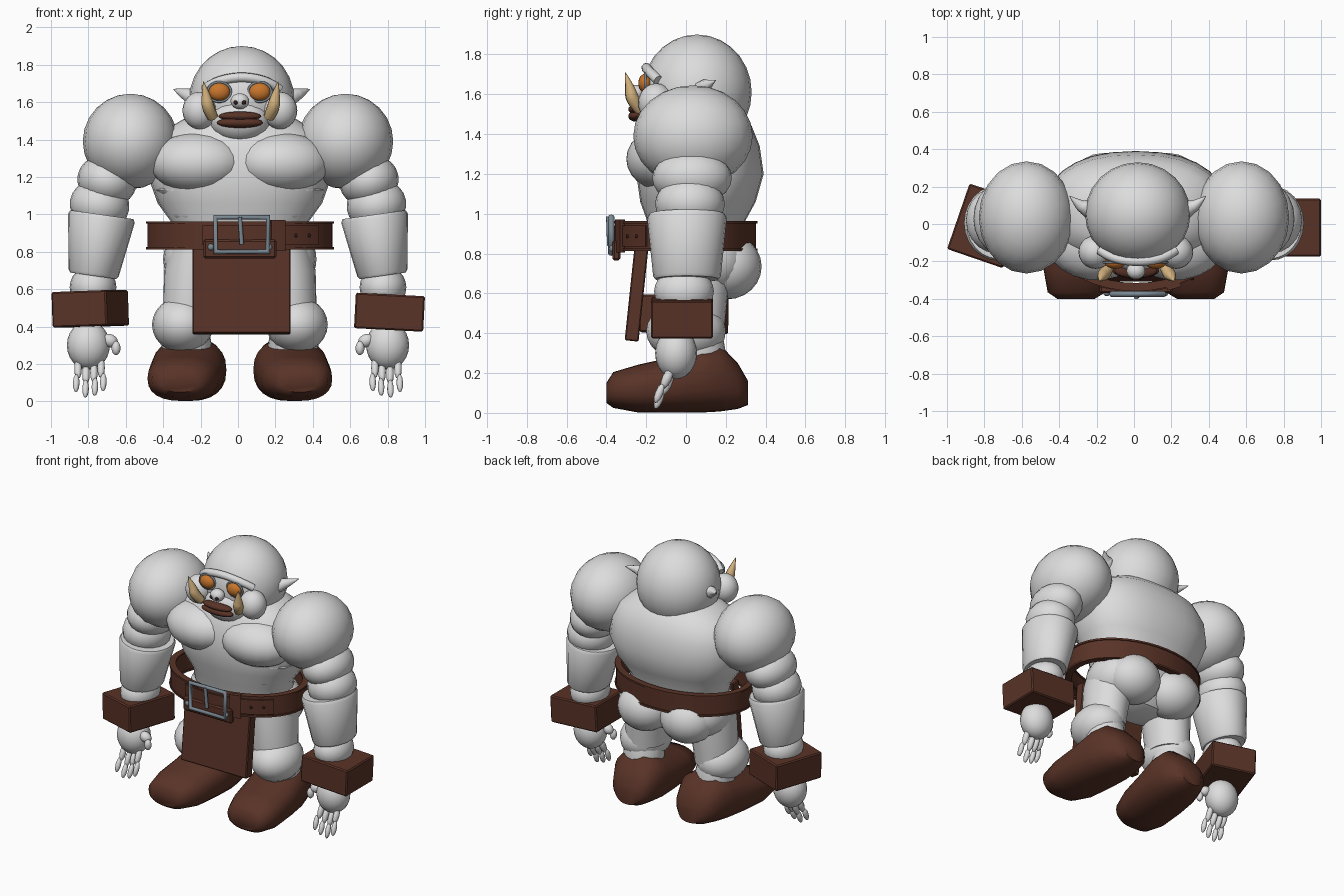
import bpy, bmesh, math
from mathutils import Vector, Euler

if "Cube" in bpy.data.objects:
    bpy.data.objects.remove(bpy.data.objects["Cube"])


def material(name, rgb):
    m = bpy.data.materials.new(name)
    m.use_nodes = True
    m.diffuse_color = (*rgb, 1)
    m.node_tree.nodes["Principled BSDF"].inputs["Base Color"].default_value = (*rgb, 1)
    return m


SKIN = material("pale grey skin", (.72, .72, .72))
LEATHER = material("brown leather", (.1, .033, .02))
ORANGE = material("orange eye", (.58, .18, .025))
IVORY = material("ivory", (.72, .49, .23))
METAL = material("blue grey metal", (.2, .25, .29))
DARK = material("dark hole", (.03, .012, .01))


def finish(name, bm, mat, loc=(0, 0, 0), rot=(0, 0, 0), smooth=True):
    bmesh.ops.recalc_face_normals(bm, faces=bm.faces)
    me = bpy.data.meshes.new(name)
    bm.to_mesh(me)
    bm.free()
    me.materials.append(mat)
    ob = bpy.data.objects.new(name, me)
    ob.location = loc
    ob.rotation_euler = [math.radians(a) for a in rot]
    bpy.context.collection.objects.link(ob)
    if smooth:
        bpy.ops.object.select_all(action='DESELECT')
        bpy.context.view_layer.objects.active = ob
        ob.select_set(True)
        bpy.ops.object.shade_smooth_by_angle(angle=math.radians(50))
    return ob


def ball(name, loc, rad, mat=SKIN, rot=(0, 0, 0), seg=20):
    bm = bmesh.new()
    bmesh.ops.create_uvsphere(bm, u_segments=seg, v_segments=seg * 3 // 5, radius=1)
    bmesh.ops.scale(bm, vec=rad, verts=bm.verts)
    return finish(name, bm, mat, loc, rot)


def box(name, loc, size, mat, rot=(0, 0, 0), bevel=.01):
    bm = bmesh.new()
    bmesh.ops.create_cube(bm, size=1)
    bmesh.ops.scale(bm, vec=size, verts=bm.verts)
    bmesh.ops.bevel(bm, geom=bm.edges, offset=bevel, segments=1, affect='EDGES')
    return finish(name, bm, mat, loc, rot, False)


def loft(name, rings, mat=SKIN, axis='z', loc=(0, 0, 0), rot=(0, 0, 0), power=2, n=24):
    """Rings are (position along axis, centre u, centre v, radius u, radius v)."""
    bm = bmesh.new()
    loops = []
    for t, cu, cv, ru, rv in rings:
        loop = []
        for i in range(n):
            c, s = math.cos(math.tau * i / n), math.sin(math.tau * i / n)
            u = cu + ru * math.copysign(abs(c) ** (2 / power), c)
            v = cv + rv * math.copysign(abs(s) ** (2 / power), s)
            loop.append(bm.verts.new((u, v, t) if axis == 'z' else (u, t, v)))
        loops.append(loop)
    for a, b in zip(loops, loops[1:]):
        for i in range(n):
            bm.faces.new((a[i], a[(i + 1) % n], b[(i + 1) % n], b[i]))
    bm.faces.new(loops[0])
    bm.faces.new(loops[-1])
    return finish(name, bm, mat, loc, rot)


def band(name, x0, x1, rx, ry, z0, z1, thick, mat, full=False):
    """Elliptical strap; partial straps run along the front from x0 to x1."""
    bm = bmesh.new()
    a0 = -math.acos(x0 / rx) if not full else 0
    a1 = -math.acos(x1 / rx) if not full else math.tau
    n = 40 if full else 8
    cols = []
    for i in range(n if full else n + 1):
        a = a0 + (a1 - a0) * i / n
        c, s = math.cos(a), math.sin(a)
        cols.append([bm.verts.new((.01 + (rx + d) * c, (ry + d) * s, z))
                     for d, z in ((0, z0), (0, z1), (-thick, z1), (-thick, z0))])
    pairs = list(zip(cols, cols[1:])) + ([(cols[-1], cols[0])] if full else [])
    for a, b in pairs:
        for k in range(4):
            bm.faces.new((a[k], b[k], b[(k + 1) % 4], a[(k + 1) % 4]))
    if not full:
        bm.faces.new(cols[0])
        bm.faces.new(cols[-1])
    return finish(name, bm, mat)


def tube(name, pts, radius, mat, cyclic=False, taper=None, smooth=True):
    cu = bpy.data.curves.new(name, 'CURVE')
    cu.dimensions = '3D'
    cu.bevel_depth = radius
    cu.bevel_resolution = 2
    cu.use_fill_caps = True
    sp = cu.splines.new('NURBS' if smooth else 'POLY')
    sp.points.add(len(pts) - 1)
    for i, p in enumerate(pts):
        sp.points[i].co = (*p, 1)
        sp.points[i].radius = taper[i] if taper else 1
    sp.use_cyclic_u = cyclic
    if smooth:
        sp.use_endpoint_u = not cyclic
        sp.order_u = 3
    cu.materials.append(mat)
    ob = bpy.data.objects.new(name, cu)
    bpy.context.collection.objects.link(ob)
    return ob


# Torso and pelvis
loft("torso", [(.6, .01, .06, .2, .13), (.68, .01, .06, .3, .19), (.8, .01, .06, .34, .22),
               (.95, .01, .05, .36, .24), (1.06, .01, .06, .44, .29), (1.2, .01, .07, .49, .32),
               (1.34, .01, .07, .48, .3), (1.44, .01, .07, .42, .26), (1.51, .01, .06, .3, .2),
               (1.55, .01, .06, .16, .11)], power=2.3, n=28)
ball("belly_roll", (.01, -.03, 1.13), (.45, .2, .08))
ball("belly", (.01, -.03, 1.02), (.38, .18, .12))

# Head and face
CX = .02
ball("head", (CX, .055, 1.61), (.282, .275, .29), seg=24)
ball("muzzle", (.01, -.14, 1.5), (.16, .12, .115))
ball("nose", (.01, -.25, 1.605), (.05, .045, .042))
ball("upper_lip", (.01, -.25, 1.525), (.115, .04, .025), LEATHER)
ball("lower_lip", (.01, -.25, 1.49), (.125, .04, .028), LEATHER)
tube("brow", [(CX + x, y, z) for x, y, z in
              ((-.2, -.14, 1.67), (-.15, -.18, 1.71), (0, -.205, 1.74), (.15, -.18, 1.71), (.2, -.14, 1.67))],
     .026, SKIN)

# Belt, buckle and apron
band("belt", 0, 0, .495, .352, .815, .955, .03, LEATHER, True)
for z in (.812, .95):
    band("belt_rim", 0, 0, .502, .359, z, z + .013, .044, LEATHER, True)
band("belt_strap", -.2, .42, .507, .364, .835, .94, .015, LEATHER)
band("belt_loop", .17, .245, .52, .376, .805, .97, .03, LEATHER)
for x in (.31, .38):
    ball("strap_hole", (x, -.364 * math.sqrt(1 - ((x - .01) / .507) ** 2), .887), (.01, .008, .01), DARK, seg=10)
tube("buckle_frame", [(x, -.375, z) for x, z in ((-.12, .8), (.16, .8), (.16, .985), (-.12, .985))],
     .016, METAL, cyclic=True, smooth=False)
tube("buckle_prong", [(.01, -.39, .985), (.02, -.385, .84)], .012, METAL, smooth=False)
box("apron_top", (.01, -.35, .815), (.39, .04, .1), LEATHER)
box("apron", (.018, -.247, .61), (.525, .07, .5), LEATHER, (-6, 0, 0), .006)
for x in (-.145, .165):
    ball("rivet", (x, -.372, .825), (.018, .014, .018), METAL, seg=10)

# Mirrored parts: left is +x
for s, side in ((1, "left_"), (-1, "right_")):
    # Face details
    ball(side + "cheek", (.01 + s * .215, -.15, 1.555), (.092, .09, .1))
    ball(side + "eye", (.008 + s * .108, -.205, 1.655), (.058, .035, .048), ORANGE, seg=16)
    tube(side + "eye_rim", [(.008 + s * .108 + .064 * math.cos(a * math.pi / 6), -.205,
                             1.655 + .054 * math.sin(a * math.pi / 6)) for a in range(12)],
         .007, METAL, cyclic=True)
    ball(side + "nostril", (.01 + s * .022, -.288, 1.598), (.013, .01, .012), DARK, seg=10)
    tube(side + "tusk", [(.015 + s * x, y, z) for x, y, z in
                         ((.15, -.23, 1.52), (.175, -.27, 1.57), (.185, -.28, 1.63), (.2, -.305, 1.71))],
         .036, IVORY, taper=(.8, 1, .75, .05))
    tube(side + "ear", [(CX + s * x, y, z) for x, y, z in
                        ((.24, .06, 1.61), (.28, .09, 1.635), (.31, .1, 1.645), (.365, .15, 1.67))],
         .046, SKIN, taper=(1, .9, .65, .03))

    # Chest, shoulder and arm
    ball(side + "pectoral", (.01 + s * .23, -.11, 1.275), (.255, .19, .16), rot=(0, 0, s * 8))
    ball(side + "trapezius", (.01 + s * .22, .05, 1.4), (.2, .2, .12), rot=(0, s * 15, 0))
    ball(side + "shoulder", (s * .575, .035, 1.39), (.255, .3, .255))
    ball(side + "upper_arm", (s * .7, .03, 1.18), (.16, .2, .14), rot=(0, s * -12, 0))
    ball(side + "elbow", (s * .74, .02, 1.05), (.16, .175, .14), rot=(0, s * -10, 0))
    loft(side + "forearm", [(-.17, 0, 0, .125, .16), (-.155, 0, 0, .135, .17), (.14, 0, 0, .18, .2),
                            (.16, 0, 0, .17, .19)], loc=(s * .75, .005, .84), rot=(0, s * -8, 0))
    ball(side + "wrist", (s * .775, -.01, .61), (.125, .15, .12))
    if s > 0:
        box(side + "cuff", (.81, -.02, .477), (.37, .31, .19), LEATHER, (0, 3, 0), .008)
    else:
        box(side + "cuff", (-.79, -.01, .495), (.31, .37, .19), LEATHER, (0, -2, -19), .008)

    # Hand
    ball(side + "palm", (s * .8, -.05, .3), (.115, .105, .13))
    for x, tip in ((.865, .05), (.815, .02), (.765, .03), (.72, .055)):
        ball(side + "knuckle", (s * (x * .85 + .12), -.095, tip + .125), (.021, .024, .06), rot=(-25, 0, 0), seg=10)
        ball(side + "fingertip", (s * x, -.135, tip + .048), (.018, .02, .052), rot=(-22, 0, s * 5), seg=10)
    ball(side + "thumb_base", (s * .685, -.08, .325), (.045, .035, .035), rot=(0, s * -25, 0), seg=12)
    ball(side + "thumb_tip", (s * .652, -.1, .285), (.024, .025, .038), seg=12)

    # Leg and buttock
    ball(side + "buttock", (.01 + s * .17, .205, .735), (.19, .175, .165))
    ball(side + "hip", (.01 + s * .26, .09, .76), (.15, .2, .16))
    loft(side + "thigh", [(.4, s * .28, .03, .14, .16), (.5, s * .27, .03, .14, .17),
                          (.7, s * .25, .04, .155, .18), (.85, s * .23, .05, .14, .18)], loc=(.01, 0, 0))
    ball(side + "knee", (.01 + s * .305, 0, .41), (.165, .2, .15))
    loft(side + "ankle", [(.2, s * .28, .07, .12, .13), (.3, s * .285, .06, .135, .14),
                          (.36, s * .29, .05, .13, .14), (.45, s * .29, .03, .12, .14)], loc=(.01, 0, 0))

    # Boot, lofted from toe to heel
    boot = [(-.4, .1, .1, .05), (-.365, .115, .155, .09), (-.24, .122, .19, .12), (-.06, .142, .2, .14),
            (.08, .168, .2, .166), (.17, .175, .18, .168), (.26, .135, .14, .115), (.312, .1, .08, .06)]
    loft(side + "boot", [(y, s * (.28 - y * .1), z, w, h) for y, z, w, h in boot],
         LEATHER, 'y', loc=(.01, 0, 0), power=2.4)
